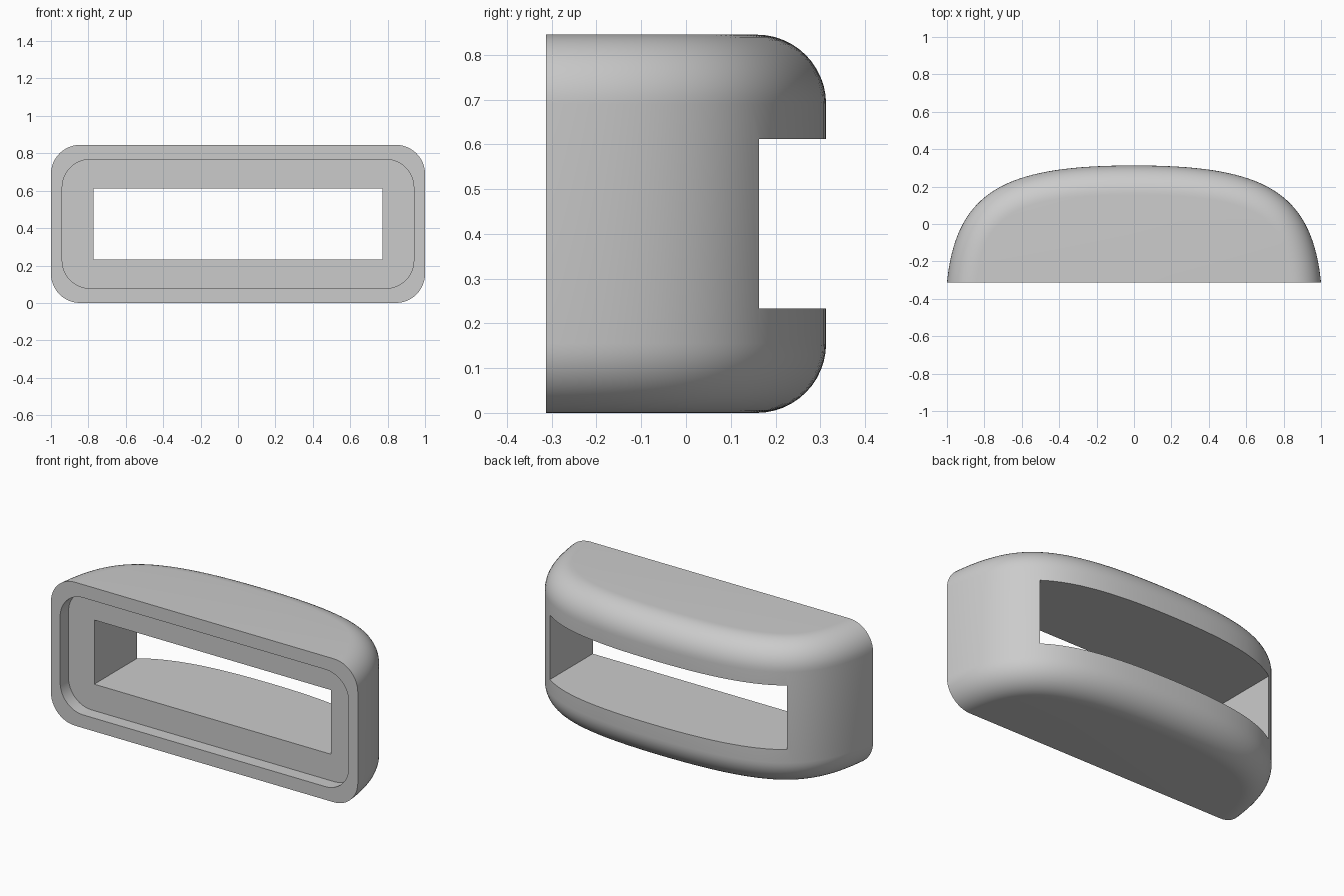
import bpy, bmesh, math
from mathutils import Vector

cube = bpy.data.objects.get("Cube")
if cube:
    bpy.data.objects.remove(cube, do_unlink=True)

FRONT, BACK, HEIGHT, FILLET = -0.313, 0.313, 0.845, 0.155
MID = HEIGHT / 2

grey = bpy.data.materials.new("plain grey")
grey.use_nodes = True
colour = (0.6, 0.6, 0.6, 1)
grey.diffuse_color = colour
grey.node_tree.nodes["Principled BSDF"].inputs["Base Color"].default_value = colour


def make_object(name, bm):
    bmesh.ops.recalc_face_normals(bm, faces=bm.faces)
    mesh = bpy.data.meshes.new(name)
    bm.to_mesh(mesh)
    bm.free()
    mesh.materials.append(grey)
    obj = bpy.data.objects.new(name, mesh)
    bpy.context.collection.objects.link(obj)
    return obj


# Half of the plan outline, from the front edge to the middle of the back
CONTROL = [Vector(p) for p in ((1, FRONT), (0.95, 0.183), (0.682, BACK), (0, BACK))]


def outline(inset, steps=36):
    a, b, c, d = CONTROL
    half = []
    for i in range(steps + 1):
        # start a little ahead of the front, so that the front can be cut flat
        t = -0.07 + 1.07 * i / steps
        s = 1 - t
        point = a * s**3 + b * 3 * s * s * t + c * 3 * s * t * t + d * t**3
        tangent = ((b - a) * s * s + (c - b) * 2 * s * t + (d - c) * t * t).normalized()
        half.append(point + Vector((-tangent.y, tangent.x)) * inset)
    return half + [Vector((-p.x, p.y)) for p in reversed(half[:-1])]


# Body: stacked outlines, rounded at the top and bottom
bm = bmesh.new()
levels = []
for i in range(13):
    angle = i / 12 * math.pi / 2
    levels.append((FILLET * (1 - math.cos(angle)), FILLET * (1 - math.sin(angle))))
levels += [(HEIGHT - z, inset) for z, inset in reversed(levels)]
rings = [[bm.verts.new((p.x, p.y, z)) for p in outline(inset)] for z, inset in levels]
for low, high in zip(rings, rings[1:]):
    for i in range(len(low)):
        j = (i + 1) % len(low)
        bm.faces.new((low[i], low[j], high[j], high[i]))
bm.faces.new(rings[0])
bm.faces.new(rings[-1])
body = make_object("rounded_frame", bm)


def box_cutter(name, half_x, half_z, y0, y1, radius=0):
    bm = bmesh.new()
    bmesh.ops.create_cube(bm, size=1)
    for v in bm.verts:
        v.co = (v.co.x * 2 * half_x, y0 if v.co.y < 0 else y1, MID + v.co.z * 2 * half_z)
    if radius:
        edges = [e for e in bm.edges if abs(e.verts[0].co.y - e.verts[1].co.y) > 0.01]
        bmesh.ops.bevel(bm, geom=edges, offset=radius, segments=12, profile=0.5,
                        affect='EDGES')
    obj = make_object(name, bm)
    obj.hide_render = True
    return obj


# Flat front, shallow rounded recess in it, and the slot straight through
cutters = [box_cutter("front_cutter", 1.5, 1, -1, FRONT),
           box_cutter("recess_cutter", 0.94, 0.345, -0.6, -0.235, 0.15),
           box_cutter("slot_cutter", 0.772, 0.189, -0.7, 0.7)]

bpy.ops.object.select_all(action='DESELECT')
body.select_set(True)
bpy.context.view_layer.objects.active = body
for cutter in cutters:
    cut = body.modifiers.new(cutter.name, 'BOOLEAN')
    cut.operation = 'DIFFERENCE'
    cut.solver = 'EXACT'
    cut.object = cutter
    bpy.ops.object.modifier_apply(modifier=cut.name)
for cutter in cutters:
    bpy.data.objects.remove(cutter, do_unlink=True)

bpy.ops.object.shade_smooth_by_angle(angle=math.radians(30))
